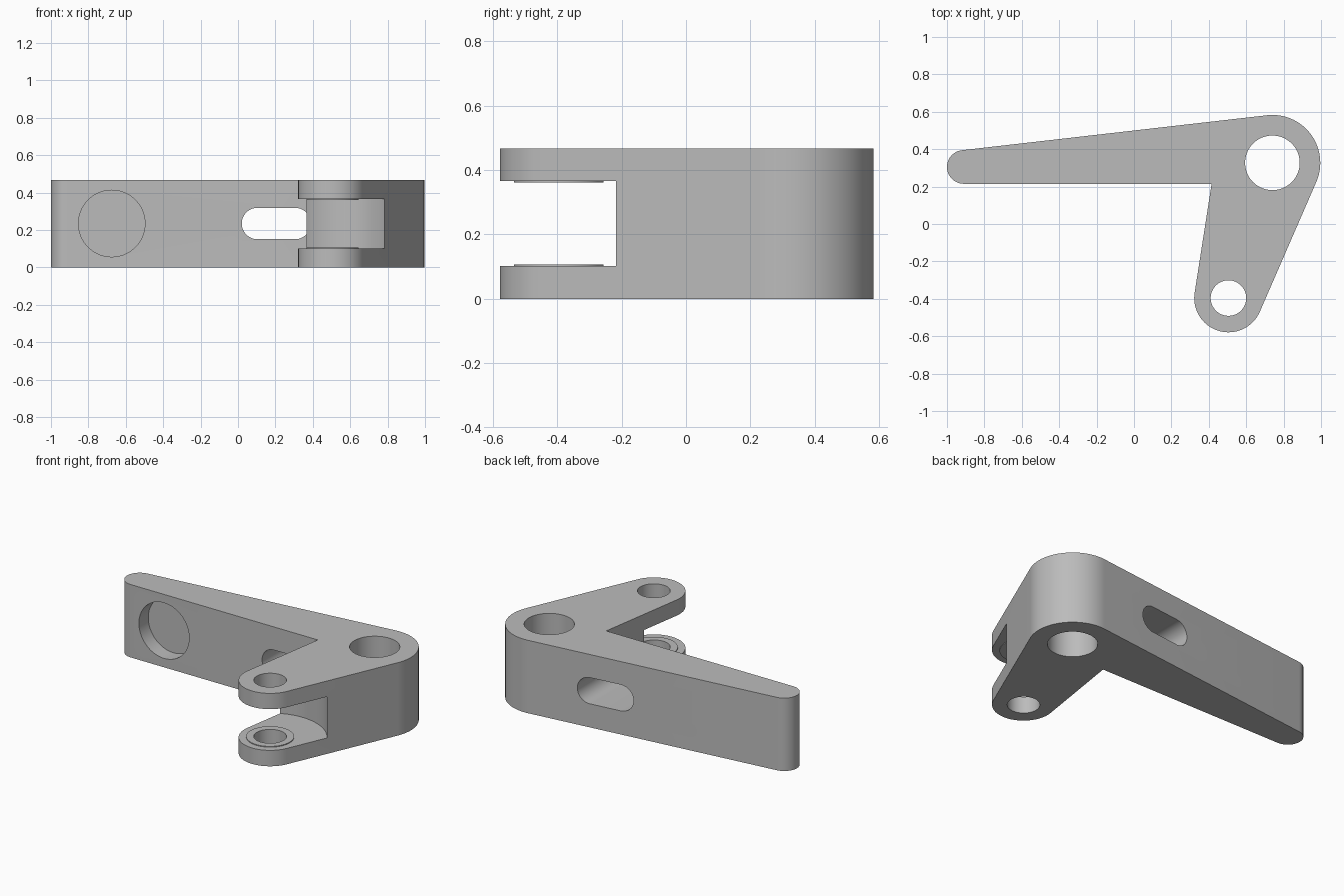
import bpy, bmesh, math
from mathutils import Vector

if "Cube" in bpy.data.objects:
    bpy.data.objects.remove(bpy.data.objects["Cube"])

H = 0.467
TIP = (Vector((-0.91, 0.305)), 0.09)
PIVOT = (Vector((0.74, 0.327)), 0.256)
FORK = (Vector((0.505, -0.396)), 0.183)
CORNER = (Vector((0.415, 0.215)), 0.0)

grey = bpy.data.materials.new("plain grey")
grey.diffuse_color = (0.5, 0.5, 0.5, 1)
grey.use_nodes = True
grey.node_tree.nodes["Principled BSDF"].inputs["Base Color"].default_value = grey.diffuse_color


def prism(name, pts, z0, z1):
    """Extrude a closed 2D outline from z0 to z1."""
    bm = bmesh.new()
    face = bm.faces.new([bm.verts.new((p[0], p[1], z0)) for p in pts])
    ext = bmesh.ops.extrude_face_region(bm, geom=[face])["geom"]
    verts = [v for v in ext if isinstance(v, bmesh.types.BMVert)]
    bmesh.ops.translate(bm, verts=verts, vec=(0, 0, z1 - z0))
    bmesh.ops.recalc_face_normals(bm, faces=bm.faces)
    mesh = bpy.data.meshes.new(name)
    bm.to_mesh(mesh)
    bm.free()
    mesh.materials.append(grey)
    ob = bpy.data.objects.new(name, mesh)
    bpy.context.collection.objects.link(ob)
    return ob


def arc(c, r, a0, a1, n):
    return [c + r * Vector((math.cos(a0 + (a1 - a0) * i / n), math.sin(a0 + (a1 - a0) * i / n)))
            for i in range(n + 1)]


def disc(name, c, r, z0, z1, n=72):
    return prism(name, arc(Vector(c), r, 0, math.tau, n)[:-1], z0, z1)


def tangent(a, b):
    """Outward normal angle of the right-hand tangent from circle a to b."""
    d = b[0] - a[0]
    return math.atan2(d.y, d.x) - math.acos((a[1] - b[1]) / d.length)


def apply_boolean(body, tool, operation):
    tool.hide_render = True
    mod = body.modifiers.new(tool.name, 'BOOLEAN')
    mod.operation, mod.object, mod.solver = operation, tool, 'EXACT'
    bpy.context.view_layer.objects.active = body
    bpy.ops.object.modifier_apply(modifier=mod.name)
    bpy.data.objects.remove(tool)


# Lever outline: rounded tip, inner corner, fork end and pivot end
t_fork = tangent(CORNER, FORK)
t_right = tangent(FORK, PIVOT)
t_back = tangent(PIVOT, TIP)


def sweep(circle, a0, a1, n):
    return arc(*circle, a0, a0 + (a1 - a0) % math.tau, n)


outline = (sweep(TIP, t_back, -math.pi / 2, 24) + [CORNER[0]]
           + sweep(FORK, t_fork, t_right, 40) + sweep(PIVOT, t_right, t_back, 40))
lever = prism("bell_crank_lever", outline, 0, H)

# Fork gap with a round inner wall, then thin bosses around the pin
apply_boolean(lever, disc("fork_gap", FORK[0], 0.33, 0.102, 0.366, 128), 'DIFFERENCE')
for z0, z1 in ((0.05, 0.107), (0.361, 0.42)):
    apply_boolean(lever, disc("pin_boss", FORK[0], 0.139, z0, z1), 'UNION')

# Vertical bores
apply_boolean(lever, disc("pin_bore", FORK[0], 0.095, -0.1, H + 0.1), 'DIFFERENCE')
apply_boolean(lever, disc("pivot_bore", PIVOT[0], 0.146, -0.1, H + 0.1), 'DIFFERENCE')


def face_cut(name, pts, y0, y1):
    """Cutter drawn in x and z, running along y."""
    ob = prism(name, pts, -y1, -y0)
    for v in ob.data.vertices:
        x, y, z = v.co
        v.co = (x, -z, y)
    ob.data.update()
    return ob


# Blind round pocket and through slot in the long arm
pocket = arc(Vector((-0.675, 0.235)), 0.178, 0, math.tau, 72)[:-1]
apply_boolean(lever, face_cut("round_pocket", pocket, 0.1, 0.31), 'DIFFERENCE')
slot = (arc(Vector((0.305, 0.235)), 0.084, -math.pi / 2, math.pi / 2, 24)
        + arc(Vector((0.104, 0.235)), 0.084, math.pi / 2, 1.5 * math.pi, 24))
apply_boolean(lever, face_cut("arm_slot", slot, 0.1, 0.7), 'DIFFERENCE')

# Smooth round walls, keep edges sharp
bpy.ops.object.select_all(action='DESELECT')
lever.select_set(True)
bpy.context.view_layer.objects.active = lever
bpy.ops.object.shade_smooth_by_angle(angle=math.radians(30))
